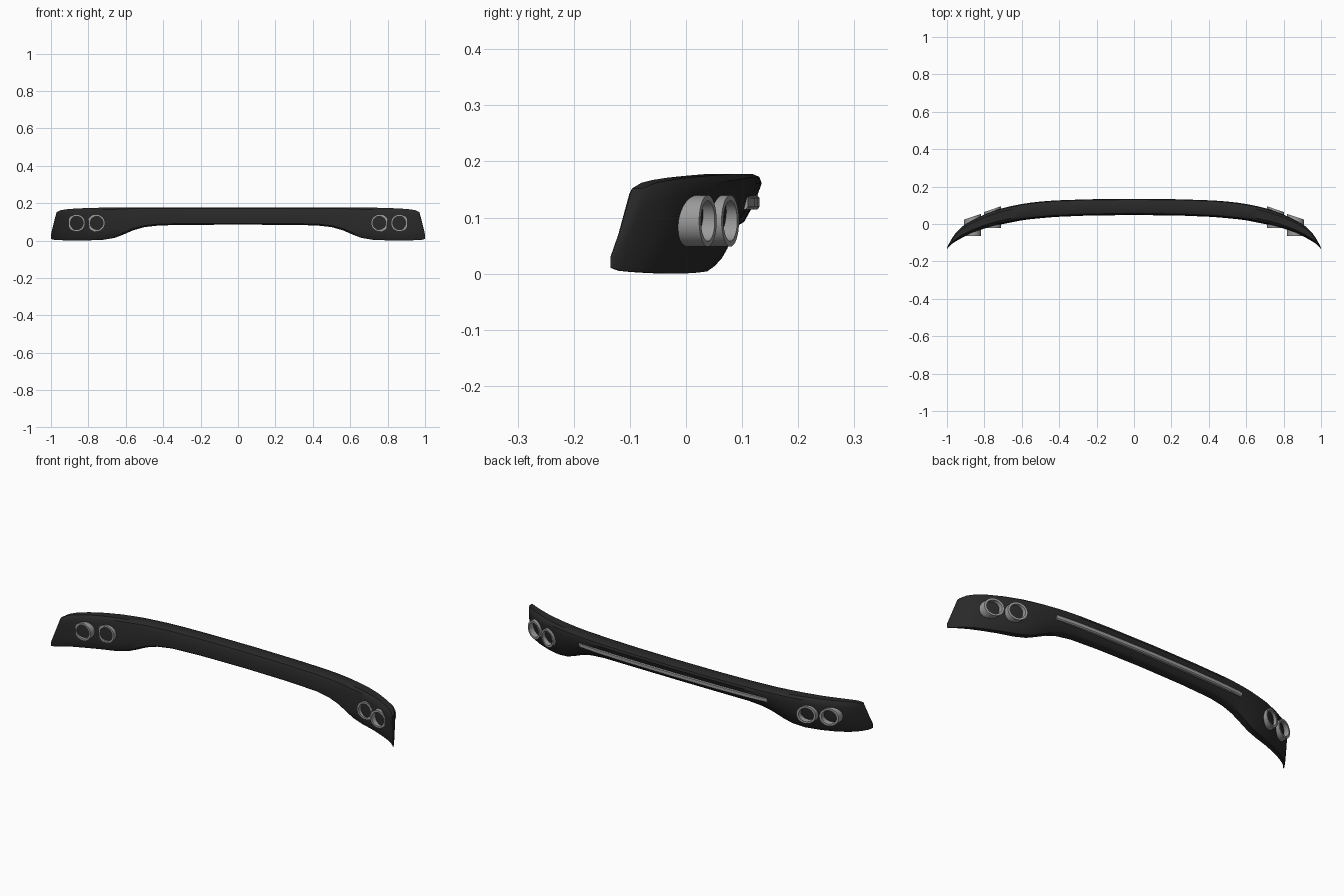
import bpy, bmesh, math

if "Cube" in bpy.data.objects:
    bpy.data.objects.remove(bpy.data.objects["Cube"], do_unlink=True)


def material(name, grey, rough):
    m = bpy.data.materials.new(name)
    m.use_nodes = True
    colour = (grey, grey, grey, 1)
    m.diffuse_color = colour
    node = m.node_tree.nodes["Principled BSDF"]
    node.inputs["Base Color"].default_value = colour
    node.inputs["Roughness"].default_value = rough
    return m


black = material("black plastic", 0.022, 0.6)
silver = material("silver grey", 0.33, 0.5)


def finish(bm, name, mat, angle):
    bmesh.ops.recalc_face_normals(bm, faces=bm.faces)
    mesh = bpy.data.meshes.new(name)
    bm.to_mesh(mesh)
    bm.free()
    mesh.materials.append(mat)
    ob = bpy.data.objects.new(name, mesh)
    bpy.context.collection.objects.link(ob)
    bpy.ops.object.select_all(action="DESELECT")
    ob.select_set(True)
    bpy.context.view_layer.objects.active = ob
    bpy.ops.object.shade_smooth_by_angle(angle=math.radians(angle))
    return ob


def loft(bm, sections, closed=False):
    """Skin a list of equal-sized point loops; cap the ends or join them."""
    rings = [[bm.verts.new(p) for p in s] for s in sections]
    pairs = list(zip(rings, rings[1:]))
    if closed:
        pairs.append((rings[-1], rings[0]))
    for a, b in pairs:
        n = len(a)
        for i in range(n):
            j = (i + 1) % n
            bm.faces.new((a[i], a[j], b[j], b[i]))
    if not closed:
        bm.faces.new(rings[0])
        bm.faces.new(rings[-1])


# Half-span stations: x, front y, back y, bottom z, top z
STATIONS = [
    (0.0, 0.048, 0.135, 0.085, 0.178),
    (0.25, 0.045, 0.132, 0.084, 0.178),
    (0.42, 0.038, 0.126, 0.081, 0.178),
    (0.50, 0.031, 0.120, 0.072, 0.178),
    (0.56, 0.025, 0.113, 0.055, 0.178),
    (0.61, 0.018, 0.105, 0.033, 0.178),
    (0.66, 0.008, 0.095, 0.014, 0.177),
    (0.72, -0.004, 0.080, 0.004, 0.176),
    (0.80, -0.024, 0.050, 0.001, 0.174),
    (0.87, -0.050, 0.016, 0.000, 0.171),
    (0.92, -0.074, -0.014, 0.001, 0.167),
    (0.95, -0.091, -0.044, 0.002, 0.162),
    (0.97, -0.104, -0.072, 0.003, 0.152),
    (0.99, -0.122, -0.106, 0.005, 0.075),
    (1.0, -0.135, -0.128, 0.010, 0.032),
]

# Cross-section as fractions of depth and height
SECTION = [(0.14, 0), (0.02, 0.08), (0, 0.3), (0.03, 0.8), (0.1, 0.94), (0.25, 1),
           (0.8, 1), (0.95, 0.94), (1, 0.82), (0.86, 0.45), (0.64, 0.08), (0.5, 0)]


def back_y(x):
    x = abs(x)
    for a, b in zip(STATIONS, STATIONS[1:]):
        if x <= b[0]:
            t = (x - a[0]) / (b[0] - a[0])
            return a[2] + t * (b[2] - a[2])


def section(side, x, yf, yb, z0, z1):
    return [(side * x, yf + u * (yb - yf), z0 + v * (z1 - z0)) for u, v in SECTION]


# Curved panel
bm = bmesh.new()
loft(bm, [section(-1, *s) for s in STATIONS[:0:-1]] + [section(1, *s) for s in STATIONS])
finish(bm, "curved_panel", black, 35)

# Light strip along the back
bm = bmesh.new()
strip = []
for i in range(-11, 12):
    x = i * 0.05
    y = back_y(x) - 0.004
    strip.append([(x, y - 0.035, 0.114), (x, y - 0.004, 0.114), (x, y, 0.119),
                  (x, y, 0.135), (x, y - 0.004, 0.14), (x, y - 0.035, 0.14)])
loft(bm, strip)
finish(bm, "back_strip", silver, 30)


# Open lamp tubes through the panel, with back ends cut at a slant
def lamp(name, side, xc, y_front, y_back, zc=0.094, outer=0.046, inner=0.036, slant=0.34):
    def loop(r, back):
        pts = []
        for i in range(32):
            a = math.tau * i / 32
            dx = r * math.cos(a)
            y = y_back - slant * dx if back else y_front
            pts.append((side * (xc + dx), y, zc + r * math.sin(a)))
        return pts
    bm = bmesh.new()
    loft(bm, [loop(outer, False), loop(outer, True), loop(inner, True), loop(inner, False)],
         closed=True)
    finish(bm, name, silver, 35)


for label, side in (("left", 1), ("right", -1)):
    lamp(label + "_outer_lamp_ring", side, 0.863, -0.065, 0.039)
    lamp(label + "_inner_lamp_ring", side, 0.757, -0.022, 0.079)
